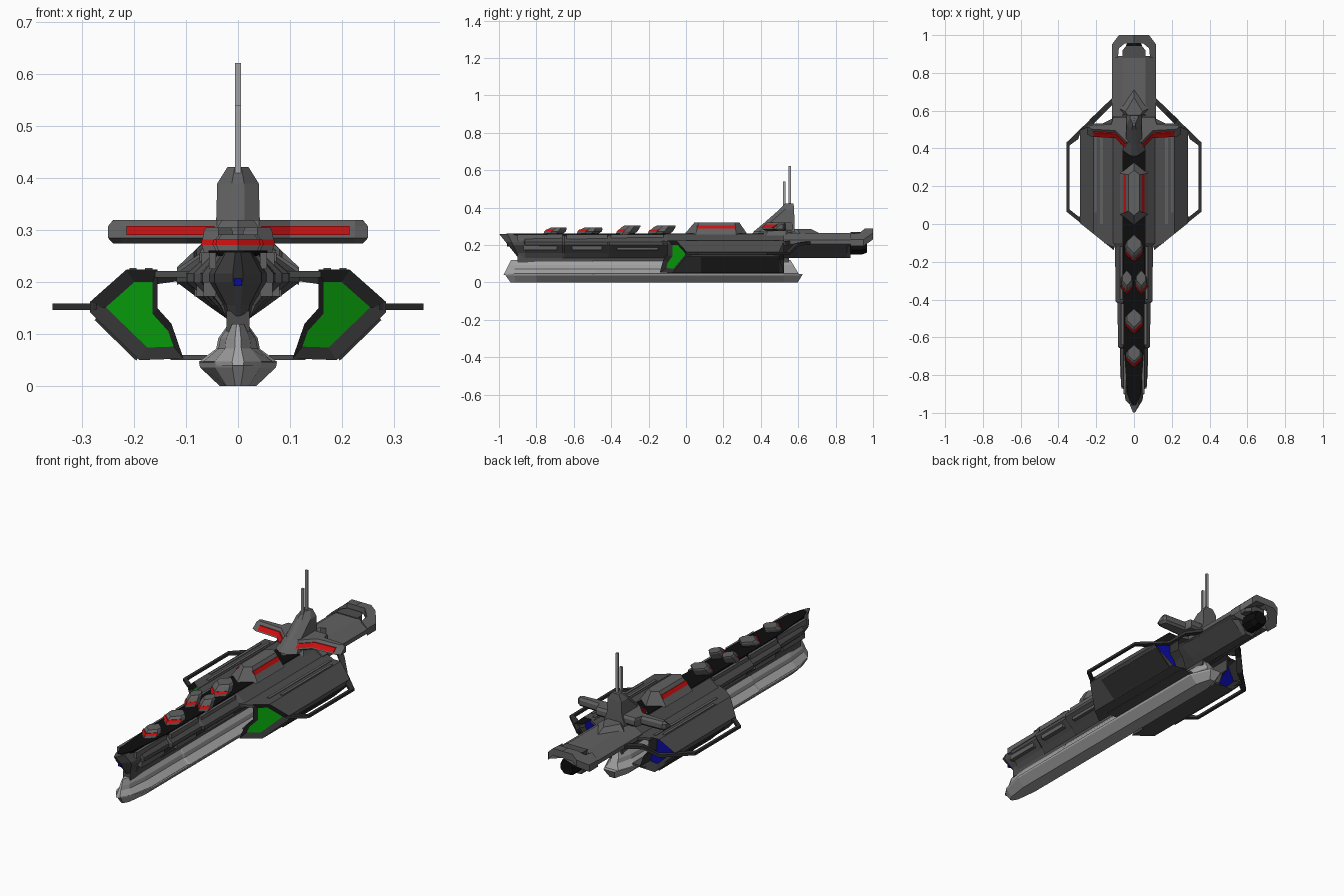
import bpy, bmesh, math

if "Cube" in bpy.data.objects:
    bpy.data.objects.remove(bpy.data.objects["Cube"])


def material(name, r, g, b):
    m = bpy.data.materials.new(name)
    m.diffuse_color = (r, g, b, 1)
    m.use_nodes = True
    m.node_tree.nodes["Principled BSDF"].inputs["Base Color"].default_value = m.diffuse_color
    return m


DARK = material("dark_grey", .075, .075, .075)
MID = material("mid_grey", .12, .12, .12)
LIGHT = material("light_grey", .36, .36, .36)
FRAME = material("frame_grey", .03, .03, .03)
BLACK = material("black", .004, .004, .004)
RED = material("red", .6, .005, .005)
GREEN = material("green", .003, .38, .004)
BLUE = material("blue", .003, .003, .35)


def finish(bm, name, mats, mirror=False):
    bmesh.ops.recalc_face_normals(bm, faces=bm.faces)
    me = bpy.data.meshes.new(name)
    bm.to_mesh(me)
    bm.free()
    ob = bpy.data.objects.new(name, me)
    bpy.context.collection.objects.link(ob)
    for m in mats:
        me.materials.append(m)
    if mirror:
        ob.modifiers.new("mirror", 'MIRROR').merge_threshold = .0001
    return ob


def loft_bm(rings):
    """Skin a row of equal-sized rings and close both ends; returns the caps."""
    bm = bmesh.new()
    vs = [[bm.verts.new(p) for p in r] for r in rings]
    n = len(vs[0])
    for a, b in zip(vs, vs[1:]):
        for i in range(n):
            j = (i + 1) % n
            bm.faces.new((a[i], a[j], b[j], b[i]))
    return bm, (bm.faces.new(vs[0][::-1]), bm.faces.new(vs[-1]))


def loft(name, rings, mat, mirror=False):
    return finish(loft_bm(rings)[0], name, [mat], mirror)


def slab(name, poly, z0, z1, mat, mirror=False):
    return loft(name, [[(x, y, z) for x, y in poly] for z in (z0, z1)], mat, mirror)


def box(name, x0, x1, y0, y1, z0, z1, mat, mirror=False):
    return slab(name, [(x0, y0), (x1, y0), (x1, y1), (x0, y1)], z0, z1, mat, mirror)


def section(half, y, rake=0, ztop=.26):
    """Symmetric cross-section at y; rake pushes low points along y."""
    pts = half + [(-x, z) for x, z in reversed(half)]
    return [(x, y + rake * (ztop - z), z) for x, z in pts]


def hexagon(w, y0, y1, z, tip=.3):
    d = (y1 - y0) * tip
    return [(0, y0, z), (w, y0 + d, z), (w, y1 - d, z), (0, y1, z), (-w, y1 - d, z), (-w, y0 + d, z)]


# Upper hull: stepped widths along its length
def hull_half(w):
    return [(.52 * w, .258), (w, .217), (w, .2), (.5 * w, .156), (min(.022, .4 * w), .13)]


steps = [(-1, .01, .8), (-.955, .045, .5), (-.87, .055, .1), (-.86, .068, 0), (-.66, .072, 0),
         (-.65, .085, 0), (-.42, .087, 0), (-.41, .098, 0), (-.12, .1, 0), (-.1, .118, 0),
         (.5, .118, 0), (.6, .105, 0), (.86, .1, 0), (.88, .07, 0)]
loft("upper_hull", [section(hull_half(w), y, k) for y, w, k in steps], DARK)
slab("black_deck", [(-.012, -.96), (.012, -.96), (.035, -.9), (.055, -.65), (.058, -.12), (.06, .56),
                    (-.06, .56), (-.058, -.12), (-.055, -.65), (-.035, -.9)], .25, .261, BLACK)
for y0, y1, x in ((-.9, -.66, .042), (-.64, -.42, .056), (-.4, -.12, .06)):
    box("deck_edge_rail", x, x + .014, y0, y1, .225, .257, MID, True)
    box("hull_side_armour", x, x + .024, y0 + .03, y1 - .03, .172, .2, MID, True)
box("bow_light", -.008, .008, -.958, -.9, .193, .207, BLUE)


# Keel: broad bottom slab, ridged upper body and stem
def slab_half(s):
    return [(.03 * s, .045), (.075 * s, .045), (.073 * s, .036), (.035 * s, 0)]


def ridge_half(s):
    return [(.018 * s, .12), (.038 * s, .092), (.042 * s, .072), (.075 * s, .047), (.07 * s, .04)]


loft("keel_slab", [section(slab_half(s), y, k, .045) for y, s, k in
                   ((-.97, .15, .7), (-.92, .6, .2), (-.8, 1, 0), (.52, 1, 0), (.625, .4, -.6))], LIGHT)
loft("keel_ridge", [section(ridge_half(s), y, k, .05) for y, s, k in
                    ((-.97, .15, -.5), (-.92, .6, -.2), (-.8, .9, 0), (-.5, .9, 0), (-.49, 1, 0),
                     (.5, 1, 0), (.6, .5, .6))], LIGHT)
box("keel_stem", -.022, .022, -.9, .55, .105, .145, DARK)

# Side hangars: raked mouth with green field, blue field astern
pod = [(.105, .053), (.19, .05), (.285, .142), (.285, .162), (.215, .224), (.155, .224),
       (.155, .15), (.128, .12)]
bm, caps = loft_bm([[(x, -.12 + .8 * (x - .13), z) for x, z in pod],
                    [(x, min(.525, .43 + .96 * (.355 - x)), z) for x, z in pod]])
bmesh.ops.recalc_face_normals(bm, faces=bm.faces)
for i, (cap, inset, depth) in enumerate(zip(caps, (.024, .022), (-.015, -.045)), 1):
    rim = bmesh.ops.inset_region(bm, faces=[cap], thickness=inset, depth=depth, use_even_offset=True)
    for f in rim["faces"]:
        f.material_index = 3
    cap.material_index = i
finish(bm, "hangar", [DARK, GREEN, BLUE, FRAME], True)
slab("hangar_top_arm", [(.09, -.13), (.16, -.1), (.17, .53), (.09, .57)], .209, .222, DARK, True)
box("hangar_bottom_arm", .06, .13, -.05, .52, .05, .06, DARK, True)
for x, y0, y1 in ((.165, .0, .5), (.195, .06, .47)):
    box("hangar_roof_rib", x, x + .014, y0, y1, .22, .227, MID, True)
loft("hangar_lower_panel", [[(x, y, z) for x, z in ((.196, .049), (.276, .127), (.268, .137), (.188, .06))]
                            for y in (.08, .5)], FRAME, True)

# Thin outrigger frame around each hangar, with struts rising to the stern
slab("outrigger_frame", [(.272, -.003), (.357, .065), (.357, .432), (.23, .555), (.215, .53), (.285, .48),
                         (.295, .45), (.342, .415), (.342, .078), (.295, .04), (.272, .04)],
     .146, .159, FRAME, True)
loft("outrigger_stern_strut", [[(.215, .53, .146), (.235, .552, .146), (.235, .552, .16), (.215, .53, .16)],
                               [(.165, .58, .195), (.18, .605, .195), (.18, .605, .21), (.165, .58, .21)],
                               [(.095, .65, .205), (.11, .672, .205), (.11, .672, .22), (.095, .65, .22)]],
     FRAME, True)

# Hipped stern deck with open end frame and engine
deck_half = [(.06, .264), (.117, .226), (.117, .205), (.09, .195)]
loft("stern_deck", [section(deck_half, y) for y in (.52, .89)], MID)


def hip(x):
    return .288 - .95 * max(0, x - .055)


frame = [(.117, .88), (.117, .95), (.08, 1), (.055, 1), (0, 1), (0, .955), (.05, .955),
         (.08, .93), (.085, .88)]
loft("stern_frame", [[(x, y, hip(x) - t) for x, y in frame] for t in (.035, 0)], MID, True)
slab("stern_tongue", [(-.06, .88), (.06, .88), (.06, .92), (.04, .945), (-.04, .945), (-.06, .92)],
     .225, .268, DARK)


def octagon(r, y):
    return [(r * math.cos(math.pi * (k + .5) / 4), y, .192 + r * math.sin(math.pi * (k + .5) / 4))
            for k in range(8)]


loft("engine", [octagon(.035, .84), octagon(.047, .87), octagon(.047, .94), octagon(.036, .967)], BLACK)

# Command tower, swept wings with raked fronts, and masts
loft("tower_base", [hexagon(.075, .34, .62, .25), hexagon(.06, .38, .6, .285)], MID)


def tower_ring(w, y0, y1, z):
    return [(-.3 * w, y0, z), (.3 * w, y0, z), (w, y0 + .03, z), (w, y1, z), (-w, y1, z), (-w, y0 + .03, z)]


loft("tower_spire", [tower_ring(.06, .36, .58, .27), tower_ring(.042, .42, .58, .32),
                     tower_ring(.04, .5, .578, .39), tower_ring(.02, .53, .575, .422)], MID)


def wing(front, back, tip, z):
    f = [(.04, .405), (.1, .465), (.225, .472), (tip, .486)]
    b = [(tip, .518), (.235, .53), (.12, .535), (.11, .572), (.04, .572)]
    return [(x, y + front, z) for x, y in f] + [(x, y - back, z) for x, y in b] + \
           [(0, .572 - back, z), (0, .405 + front, z)]


loft("tower_wing", [wing(.01, .01, .24, .274), wing(-.01, 0, .25, .285), wing(.018, 0, .25, .308),
                    wing(.03, .008, .24, .32)], MID, True)
loft("wing_red_band", [[(x, y + o, z) for x, y in ((.045, .405), (.1, .46), (.215, .4665), (.215, .485),
                                                   (.1, .485), (.05, .45))]
                       for o, z in ((-.004, .291), (.017, .308))], RED, True)
loft("tower_aft_ramp", [hexagon(.075, .5, .72, .26, .5), hexagon(.045, .52, .67, .285, .5)], MID)
for y, top in ((.555, .622), (.525, .54)):
    box("mast", -.006, .006, y - .006, y + .006, .4, top, LIGHT)

# Long deck house with red side stripes
loft("deck_house", [hexagon(.075, -.01, .33, .255, .18), hexagon(.03, .045, .285, .32, .1)], MID)
loft("deck_house_stripe", [[(x, y, z) for x, z in ((.035, .287), (.0555, .287), (.0435, .304), (.025, .304))]
                           for y in (.06, .262)], RED, True)

# Raked deck turrets with red front bands
for cx, cy, w, ln in ((0, -.13, .048, .13), (.038, -.31, .032, .11), (-.038, -.31, .032, .11),
                      (0, -.51, .048, .13), (0, -.695, .042, .115)):
    def ring(z, s):
        t = (z - .255) / .045
        sh = -.02 + .04 * t
        return [(cx + x, cy + sh + y, z) for x, y, z in hexagon(w * s, -ln / 2 * s, ln / 2 * s, z, .35)]
    zt = .305 if cy > -.4 else .292
    loft("turret", [ring(.25, .8), ring(.272, 1), ring(zt - .008, .88), ring(zt, .75)], MID)
    bands = []
    for z, s in ((.272, 1.03), (.282, .985)):
        r = ring(z, s)
        bands.append([r[5], r[0], r[1], (cx, cy, z)])
    loft("turret_red_band", bands, RED)
